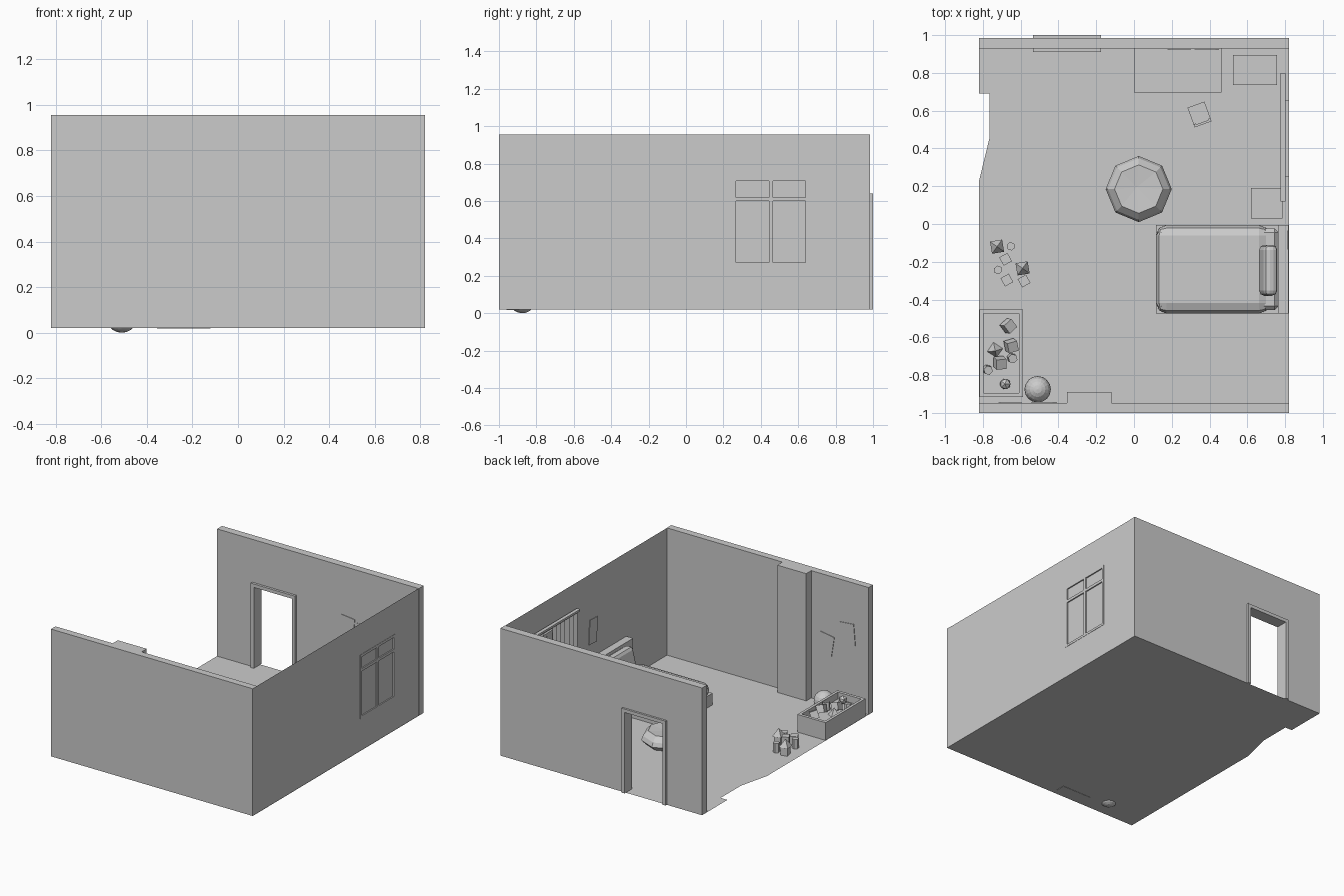
import bpy, bmesh, math
from mathutils import Matrix, Euler

if "Cube" in bpy.data.objects:
    bpy.data.objects.remove(bpy.data.objects["Cube"])

FLOOR, TOP = 0.02, 0.955


def finish(name, bm, loc=(0, 0, 0), rot=(0, 0, 0)):
    me = bpy.data.meshes.new(name)
    bm.to_mesh(me)
    bm.free()
    ob = bpy.data.objects.new(name, me)
    ob.location, ob.rotation_euler = loc, rot
    bpy.context.collection.objects.link(ob)
    return ob


def block(name, size, loc, rot=(0, 0, 0), bevel=0, seg=1):
    bm = bmesh.new()
    bmesh.ops.create_cube(bm, size=1, matrix=Matrix.Diagonal((*size, 1)))
    if bevel:
        bmesh.ops.bevel(bm, geom=bm.edges[:], offset=bevel, segments=seg,
                        profile=0.5, affect='EDGES')
    return finish(name, bm, loc, rot)


def box(name, x, y, z):
    return block(name, (x[1] - x[0], y[1] - y[0], z[1] - z[0]),
                 (sum(x) / 2, sum(y) / 2, sum(z) / 2))


def cone(name, r1, r2, h, sides, loc, rot=(0, 0, 0)):
    bm = bmesh.new()
    bmesh.ops.create_cone(bm, cap_ends=True, segments=sides, radius1=r1, radius2=r2,
                          depth=h)
    return finish(name, bm, loc, rot)


def polygon(name, pts):
    bm = bmesh.new()
    bm.faces.new([bm.verts.new(p) for p in pts])
    return finish(name, bm)


# floor with its notched open side
polygon("floor", [(x, y, FLOOR) for x, y in [
    (-.82, -.99), (.82, -.99), (.82, .985), (-.82, .985), (-.82, .69),
    (-.765, .69), (-.765, .455), (-.82, .23)]])

# front wall with pillar
box("front_wall", (-.82, .82), (-1, -.948), (FLOOR, TOP))
box("pillar", (-.355, -.12), (-.96, -.889), (.018, TOP))

# back wall around the doorway, and door frame
box("back_wall_left", (-.82, -.515), (.928, .985), (FLOOR, TOP))
box("back_wall_right", (-.195, .82), (.928, .985), (FLOOR, TOP))
box("back_wall_over_door", (-.515, -.195), (.928, .985), (.625, TOP))
for side, x in (("left", -.534), ("right", -.2)):
    box("door_post_" + side, (x, x + .025), (.91, 1), (FLOOR, .64))
box("door_lintel", (-.509, -.2), (.91, 1), (.615, .64))

# thin right wall around the window
for name, y0, y1, z0, z1 in (("front", -1, .25, FLOOR, TOP), ("back", .655, .985, FLOOR, TOP),
                             ("below", .25, .655, FLOOR, .255), ("above", .25, .655, .725, TOP)):
    polygon("right_wall_" + name, [(.818, y0, z0), (.818, y1, z0), (.818, y1, z1), (.818, y0, z1)])

# window bars and panes
for i, (y0, y1) in enumerate(((.25, .267), (.443, .465), (.638, .655))):
    box(f"window_upright_{i}", (.803, .82), (y0, y1), (.255, .725))
for i, (z0, z1) in enumerate(((.255, .272), (.6, .62), (.706, .725))):
    box(f"window_rail_{i}", (.803, .82), (.25, .655), (z0, z1))
box("window_glass", (.808, .811), (.25, .655), (.255, .725))

# curtain rail and folded curtains
box("curtain_rail", (.776, .802), (.12, .80), (.762, .777))
for side, y0 in (("front", .125), ("back", .515)):
    bm = bmesh.new()
    prev = None
    for i in range(13):
        x, y = (.78 if i % 2 else .8), y0 + .28 * i / 12
        cur = [bm.verts.new((x, y, z)) for z in (.2, .765)]
        if prev:
            bm.faces.new((prev[0], cur[0], cur[1], prev[1]))
        prev = cur
    finish("curtain_" + side, bm)

# pictures pinned to the walls
block("picture_front_1", (.115, .004, .15), (-.477, -.944, .45), (0, math.radians(-9), 0))
block("picture_front_2", (.11, .004, .16), (-.655, -.944, .57), (0, math.radians(5), 0))
block("picture_back_1", (.11, .004, .15), (.24, .925, .52), (0, math.radians(6), 0))
block("picture_back_2", (.11, .004, .15), (.385, .925, .5), (0, math.radians(-7), 0))
block("picture_right", (.004, .09, .18), (.814, -.085, .53), (math.radians(3), 0, 0))

# desk
box("desk_top", (0, .463), (.695, .928), (.235, .255))
for side, x in (("left", 0), ("right", .443)):
    box("desk_side_" + side, (x, x + .02), (.695, .928), (FLOOR, .235))
box("desk_back", (.02, .443), (.9, .92), (.12, .235))

# chair, turned slightly, backrest away from the desk
turn = Matrix.Translation((.345, .585, FLOOR)) @ Matrix.Rotation(math.radians(20), 4, 'Z')
chair = [block("chair_seat", (.095, .1, .012), (0, 0, .13)),
         block("chair_backrest", (.095, .012, .06), (0, -.055, .24))]
for sx in (-1, 1):
    chair.append(block("chair_back_leg", (.012, .012, .27), (sx * .041, -.049, .135)))
    chair.append(block("chair_front_leg", (.012, .012, .125), (sx * .041, .043, .0625)))
for ob in chair:
    ob.matrix_world = turn @ Matrix.Translation(ob.location)

# storage chest and bedside cabinet
box("storage_chest", (.525, .757), (.735, .895), (FLOOR, .22))
box("bedside_cabinet", (.62, .785), (.03, .19), (FLOOR, .2))

# bed
box("bed_base", (.116, .78), (-.475, -.006), (FLOOR, .11))
box("headboard", (.762, .817), (-.475, -.006), (FLOOR, .34))
block("duvet", (.6, .468, .12), (.417, -.24, .135), bevel=.055, seg=2)
block("mattress", (.64, .43, .08), (.445, -.24, .14), bevel=.02)
block("pillow", (.075, .27, .15), (.71, -.245, .265), (0, math.radians(14), 0), bevel=.028, seg=2)

# octagonal beanbag seat
bm = bmesh.new()
rings = []
for r, z in ((.14, .02), (.175, .055), (.163, .085), (.128, .12)):
    rings.append([bm.verts.new((r * math.cos(k * math.pi / 4), r * math.sin(k * math.pi / 4), z))
                  for k in range(8)])
for a, b in zip(rings, rings[1:]):
    for k in range(8):
        j = (k + 1) % 8
        bm.faces.new((a[k], a[j], b[j], b[k]))
centre = bm.verts.new((-.01, .01, .112))
for k in range(8):
    bm.faces.new((rings[-1][k], rings[-1][(k + 1) % 8], centre))
bm.faces.new(rings[0][::-1])
finish("beanbag", bm, (.025, .185, 0))

# octagonal rug
polygon("rug", [(-.1 + .365 * math.cos(math.radians(45 * k - 8)),
                 -.505 + .365 * math.sin(math.radians(45 * k - 8)), .024) for k in range(8)])

# open toy crate
X, Y, Z = (-.818, -.588), (-.917, -.453), (FLOOR, .15)
box("crate_side_left", (X[0], X[0] + .02), Y, Z)
box("crate_side_right", (X[1] - .02, X[1]), Y, Z)
box("crate_end_front", (X[0] + .02, X[1] - .02), (Y[0], Y[0] + .022), Z)
box("crate_end_back", (X[0] + .02, X[1] - .02), (Y[1] - .022, Y[1]), Z)
box("crate_inside", (X[0] + .02, X[1] - .02), (Y[0] + .022, Y[1] - .022), (FLOOR, .1))

# toys in the crate
for i, (x, y, rz) in enumerate(((-.665, -.54, .75), (-.65, -.645, .3), (-.71, -.735, .1))):
    block(f"crate_cube_{i}", (.055, .055, .055), (x, y, .135), (.35, .3, rz))
cone("crate_pyramid", .042, 0, .055, 4, (-.735, -.67, .128), (.1, 0, .2))
for i, (x, y) in enumerate(((-.645, -.71), (-.775, -.772))):
    cone(f"crate_drum_{i}", .025, .025, .055, 6, (x, y, .13), (.15, .1, .3))
bm = bmesh.new()
bmesh.ops.create_icosphere(bm, subdivisions=1, radius=.032)
finish("crate_icosahedron", bm, (-.682, -.847, .132))

# toy castle on the floor
for i, (x, y, h) in enumerate(((-.68, -.187, .1), (-.673, -.297, .06), (-.582, -.302, .06),
                               (-.725, -.12, .06), (-.59, -.235, .06))):
    block(f"castle_block_{i}", (.05, .05, h), (x, y, FLOOR + h / 2), (0, 0, .5 if i < 3 else .2))
for i, (x, y) in enumerate(((-.725, -.12), (-.59, -.235))):
    cone(f"castle_roof_{i}", .046, 0, .055, 4, (x, y, .107), (0, 0, .95))
for i, (x, y) in enumerate(((-.652, -.118), (-.72, -.243))):
    cone(f"castle_tower_{i}", .023, .023, .07, 6, (x, y, FLOOR + .035), (0, 0, .2))

# ball
bm = bmesh.new()
bmesh.ops.create_uvsphere(bm, u_segments=16, v_segments=10, radius=.07)
finish("ball", bm, (-.51, -.875, .07))
